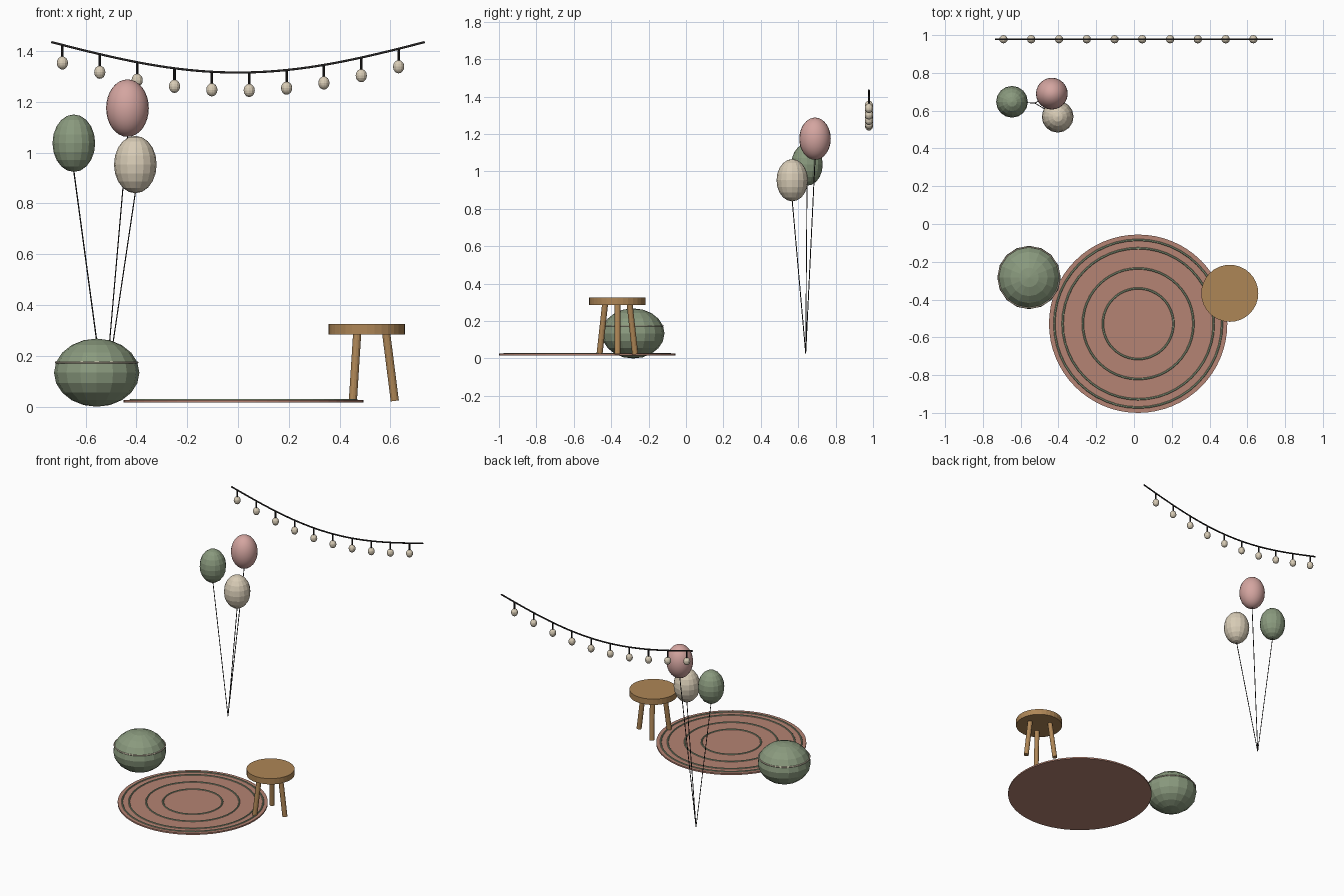
import bpy, math
from mathutils import Vector

if "Cube" in bpy.data.objects:
    bpy.data.objects.remove(bpy.data.objects["Cube"])


def material(name, rgb):
    lin = [((c / 255 + 0.055) / 1.055) ** 2.4 for c in rgb]
    m = bpy.data.materials.new(name)
    m.diffuse_color = (*lin, 1)
    m.use_nodes = True
    m.node_tree.nodes["Principled BSDF"].inputs["Base Color"].default_value = m.diffuse_color
    return m


SAGE = material("sage green", (138, 154, 126))
CREAM = material("cream", (216, 204, 182))
PINK = material("dusty pink", (212, 165, 160))
CLAY = material("clay", (181, 131, 115))
WOOD = material("wood", (174, 134, 86))
DARK = material("dark cord", (38, 36, 36))


def finish(name, mat, smooth=False):
    ob = bpy.context.object
    ob.name = name
    ob.data.materials.append(mat)
    if smooth:
        bpy.ops.object.shade_smooth_by_angle(angle=math.radians(40))
    return ob


def ellipsoid(name, loc, r, h, mat, segs=16, rings=10, smooth=False):
    bpy.ops.mesh.primitive_uv_sphere_add(segments=segs, ring_count=rings, radius=1, location=loc)
    bpy.context.object.scale = (r, r, h)
    bpy.ops.object.transform_apply(location=False, rotation=False, scale=True)
    return finish(name, mat, smooth)


def rod(name, a, b, r, mat, sides=8):
    a, b = Vector(a), Vector(b)
    d = b - a
    bpy.ops.mesh.primitive_cylinder_add(vertices=sides, radius=r, depth=d.length, location=(a + b) / 2,
                                        rotation=d.to_track_quat('Z', 'Y').to_euler())
    return finish(name, mat)


def disc(name, loc, r, depth, mat, sides):
    bpy.ops.mesh.primitive_cylinder_add(vertices=sides, radius=r, depth=depth, location=loc)
    return finish(name, mat)


def ring(name, loc, major, minor, mat):
    bpy.ops.mesh.primitive_torus_add(major_segments=48, minor_segments=6, major_radius=major,
                                     minor_radius=minor, location=loc)
    return finish(name, mat)


# Round rug with raised woven rings
RUG = (0.022, -0.528)
disc("rug", (*RUG, 0.021), 0.472, 0.010, CLAY, 64)
for i, r in enumerate((0.187, 0.293, 0.40, 0.444)):
    ring(f"rug_ring_{i + 1}", (*RUG, 0.025), r, 0.006, SAGE)

# Pouf with a piped seam
ellipsoid("pouf", (-0.556, -0.283, 0.134), 0.168, 0.134, SAGE)
ring("pouf_seam", (-0.556, -0.283, 0.174), 0.161, 0.004, CREAM)

# Three-legged stool
SX, SY = 0.507, -0.367
disc("stool_seat", (SX, SY, 0.305), 0.151, 0.04, WOOD, 32)
for i in range(3):
    a = i * math.tau / 3
    c, s = math.cos(a), math.sin(a)
    rod(f"stool_leg_{i + 1}", (SX + 0.11 * c, SY + 0.11 * s, 0.023),
        (SX + 0.076 * c, SY + 0.076 * s, 0.29), 0.016, WOOD, 12)

# Balloons, their strings gathered at one point
KNOT = (-0.525, 0.64, 0.028)
for name, loc, mat, smooth in (("green", (-0.646, 0.647, 1.037), SAGE, False),
                               ("pink", (-0.435, 0.69, 1.175), PINK, True),
                               ("cream", (-0.404, 0.568, 0.953), CREAM, False)):
    n = (24, 16) if smooth else (16, 10)
    ellipsoid(f"{name}_balloon", loc, 0.084, 0.113, mat, *n, smooth)
    rod(f"{name}_balloon_string", KNOT, (loc[0], loc[1], loc[2] - 0.11), 0.0025, DARK, 6)

# Sagging light cord
HALF, LY = 0.735, 0.978


def cord_point(t):
    return Vector((-HALF + 2 * HALF * t, LY, 1.435 - 0.12 * math.sin(math.pi * t)))


curve = bpy.data.curves.new("light_cord", 'CURVE')
curve.dimensions = '3D'
curve.bevel_depth = 0.005
curve.bevel_resolution = 1
curve.use_fill_caps = True
spline = curve.splines.new('POLY')
spline.points.add(32)
for i, p in enumerate(spline.points):
    p.co = (*cord_point(i / 32), 1)
curve.materials.append(DARK)
bpy.context.collection.objects.link(bpy.data.objects.new("light_cord", curve))

# Hanging bulbs with sockets
for i in range(10):
    p = cord_point((i + 0.3) / 10)
    rod(f"bulb_socket_{i + 1}", p, p - Vector((0, 0, 0.048)), 0.005, DARK, 8)
    ellipsoid(f"bulb_{i + 1}", p - Vector((0, 0, 0.071)), 0.022, 0.026, CREAM, 12, 8)
